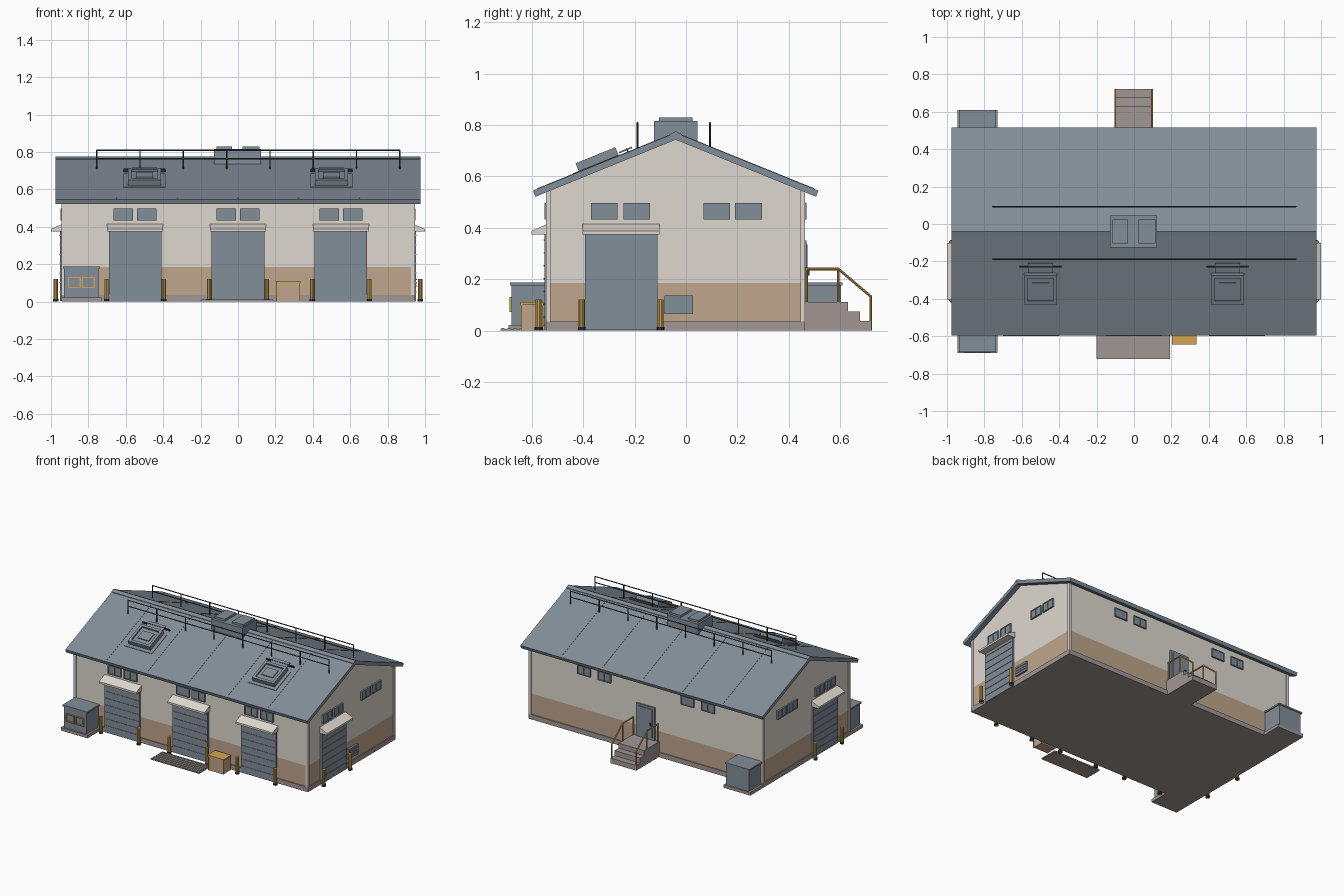
import bpy, bmesh, math
from mathutils import Matrix, Vector

if "Cube" in bpy.data.objects:
    bpy.data.objects.remove(bpy.data.objects["Cube"])


def material(name, rgb):
    m = bpy.data.materials.new(name)
    lin = [((c / 255 + 0.055) / 1.055) ** 2.4 for c in rgb]
    m.diffuse_color = (*lin, 1)
    m.use_nodes = True
    m.node_tree.nodes["Principled BSDF"].inputs["Base Color"].default_value = m.diffuse_color
    return m


CREAM = material("cream wall", (222, 217, 208))
TAN = material("tan band", (192, 166, 141))
SLATE = material("slate metal", (130, 142, 152))
STONE = material("concrete", (160, 151, 148))
YELLOW = material("safety yellow", (212, 166, 80))
BLACK = material("dark metal", (52, 53, 55))


def finish(name, bm, *mats):
    bmesh.ops.recalc_face_normals(bm, faces=bm.faces)
    me = bpy.data.meshes.new(name)
    bm.to_mesh(me)
    bm.free()
    for m in mats:
        me.materials.append(m)
    ob = bpy.data.objects.new(name, me)
    bpy.context.collection.objects.link(ob)
    return ob


def boxes(name, mat, items, frame=Matrix()):
    """Boxes given as (x0, x1, y0, y1, z0, z1) in a local frame."""
    bm = bmesh.new()
    for x0, x1, y0, y1, z0, z1 in items:
        t = Matrix.Translation(((x0 + x1) / 2, (y0 + y1) / 2, (z0 + z1) / 2))
        s = Matrix.Diagonal((x1 - x0, y1 - y0, z1 - z0, 1))
        bmesh.ops.create_cube(bm, size=1, matrix=frame @ t @ s)
    return finish(name, bm, mat)


def prism(name, mats, pts, x0, x1, frame=Matrix(), cut=None):
    """Extrude a (y, z) profile along x; faces above the cut height take the second colour."""
    bm = bmesh.new()
    face = bm.faces.new([bm.verts.new((x0, y, z)) for y, z in pts])
    new = bmesh.ops.extrude_face_region(bm, geom=[face])["geom"]
    bmesh.ops.translate(bm, vec=(x1 - x0, 0, 0),
                        verts=[v for v in new if isinstance(v, bmesh.types.BMVert)])
    if cut:
        bmesh.ops.bisect_plane(bm, geom=bm.verts[:] + bm.edges[:] + bm.faces[:],
                               plane_co=(0, 0, cut), plane_no=(0, 0, 1))
        for f in bm.faces:
            f.material_index = int(f.calc_center_median().z > cut)
    bm.transform(frame)
    return finish(name, bm, *mats)


def rods(name, mat, items, r, sides=8):
    bm = bmesh.new()
    for a, b in items:
        a, b = Vector(a), Vector(b)
        rot = (b - a).to_track_quat("Z", "Y").to_matrix().to_4x4()
        bmesh.ops.create_cone(bm, cap_ends=True, segments=sides, radius1=r, radius2=r,
                              depth=(b - a).length, matrix=Matrix.Translation((a + b) / 2) @ rot)
    return finish(name, bm, mat)


# Main shell: plinth, two-tone gabled walls, corner posts
RY, RZ = -0.04, 0.77
SLOPE = 0.225 / 0.555
boxes("plinth", STONE, [(-0.945, 0.945, -0.545, 0.463, 0, 0.035)])
prism("walls", (TAN, CREAM), [(-0.538, 0.03), (0.456, 0.03), (0.456, 0.545),
                              (RY, 0.748), (-0.538, 0.545)], -0.938, 0.938, cut=0.185)
boxes("corner_posts", CREAM, [(x, x + 0.02, y, y + 0.018, 0.035, 0.543)
                              for x in (-0.945, 0.925) for y in (-0.545, 0.445)])

# Roof with ridge cap
prism("roof", (SLATE,), [(-0.595, 0.545), (RY, RZ), (0.515, 0.545), (0.506, 0.521),
                         (RY, 0.743), (-0.586, 0.521)], -0.975, 0.975)
prism("ridge_cap", (SLATE,), [(RY - 0.025, 0.758), (RY - 0.025, 0.764), (RY, 0.775),
                              (RY + 0.025, 0.764), (RY + 0.025, 0.758)], -0.976, 0.976)


def slope_frame(x, y, back=False):
    """Local frame on the roof surface: y points up the slope, z along its normal."""
    ang = math.atan(SLOPE)
    z = RZ - abs(y - RY) * SLOPE
    turn = Matrix.Rotation(math.pi if back else 0, 4, "Z")
    return Matrix.Translation((x, y, z)) @ turn @ Matrix.Rotation(ang, 4, "X")


for back, y in ((False, -0.32), (True, 0.24)):
    boxes("roof_seams", SLATE, [(x - 0.002, x + 0.002, -0.28, 0.28, -0.003, 0.002)
                                for x in (-0.65, -0.325, 0, 0.325, 0.65)],
          slope_frame(0, y, back))

# Skylights on the front slope: base sheet, raised frame, inset pane, hinge flap and bar
for x in (-0.5, 0.5):
    f = slope_frame(x, -0.34)
    boxes("skylight_base", SLATE, [(-0.112, 0.112, -0.105, 0.085, -0.005, 0.004)], f)
    h, w = 0.036, 0.018
    boxes("skylight_frame", SLATE, [(-0.088, 0.088, -0.082, -0.082 + w, 0, h),
                                    (-0.088, 0.088, 0.085 - w, 0.085, 0, h),
                                    (-0.088, -0.088 + w, -0.082, 0.085, 0, h),
                                    (0.088 - w, 0.088, -0.082, 0.085, 0, h)], f)
    boxes("skylight_pane", SLATE, [(-0.072, 0.072, -0.066, 0.069, 0, 0.024),
                                   (-0.045, 0.045, -0.03, 0.04, 0.02, 0.031)], f)
    boxes("skylight_flap", SLATE, [(-0.068, 0.068, 0.09, 0.145, 0.008, 0.014)], f)
    boxes("skylight_bar", BLACK, [(-0.112, 0.112, 0.121, 0.126, 0, 0.016)], f)

# Ridge ventilation unit
boxes("ridge_unit", SLATE, [(-0.128, 0.122, -0.125, 0.045, 0.72, 0.815)])
boxes("ridge_unit_caps", SLATE, [(-0.115, -0.033, -0.105, 0.025, 0.81, 0.83),
                                 (0.025, 0.115, -0.105, 0.025, 0.81, 0.83)])

# Roof guard rails
for y in (-0.188, 0.093):
    foot = RZ - abs(y - RY) * SLOPE - 0.01
    xs = [-0.755 + i * 1.62 / 7 for i in range(8)]
    rods("roof_railing", BLACK, [((x, y, foot), (x, y, 0.81)) for x in xs]
         + [((-0.757, y, z), (0.867, y, z)) for z in (0.765, 0.808)], 0.004, 6)


# Wall frames: local x runs along the wall, local -y points outward
def wall(x, y, deg):
    return Matrix.Translation((x, y, 0)) @ Matrix.Rotation(math.radians(deg), 4, "Z")


FRONT, BACK = wall(0, -0.538, 0), wall(0, 0.456, 180)
RIGHT, LEFT = wall(0.938, 0, 90), wall(-0.938, 0, -90)


def window(f, u):
    boxes("window_glass", SLATE, [(u - 0.046, u + 0.046, -0.008, 0.01, 0.438, 0.492)], f)
    boxes("window_frame", SLATE, [(u - 0.052, u + 0.052, -0.012, 0, z, z + 0.006) for z in (0.433, 0.491)]
          + [(u + s - 0.003, u + s + 0.003, -0.012, 0, 0.433, 0.497) for s in (-0.049, 0, 0.049)], f)


def loading_door(f, u):
    boxes("roller_door", SLATE, [(u - 0.141, u + 0.141, -0.013, 0.01, 0.004, 0.385)], f)
    boxes("roller_door_ribs", SLATE, [(u - 0.135, u + 0.135, -0.016, 0, z / 100, z / 100 + 0.005)
                                      for z in range(5, 37, 5)], f)
    prism("door_canopy", (CREAM,), [(0.005, 0.418), (-0.062, 0.388), (-0.062, 0.374), (0.005, 0.374)],
          u - 0.15, u + 0.15, f)
    for s in (-0.153, 0.153):
        p = f @ Vector((u + s, -0.036, 0))
        up = Vector((0, 0, 1))
        rods("bollard", YELLOW, [(p, p + up * 0.122)], 0.012, 10)
        rods("bollard_foot", BLACK, [(p, p + up * 0.014)], 0.015, 10)


for u in (-0.55, 0, 0.55):
    loading_door(FRONT, u)
    window(FRONT, u - 0.063)
    window(FRONT, u + 0.063)
for f, side in ((RIGHT, 1), (LEFT, -1)):
    loading_door(f, -0.2525 * side)
    for u in (-0.318, -0.192, 0.12, 0.243):
        window(f, u * side)
for u in (-0.5, -0.335, 0.335, 0.5):
    window(BACK, u)

# Vent box on the right wall
boxes("wall_vent", SLATE, [(-0.083, 0.027, -0.014, 0.01, 0.065, 0.136)], RIGHT)
boxes("wall_vent_slats", SLATE, [(-0.075, 0.019, -0.018, 0, z, z + 0.005)
                                 for z in (0.08, 0.098, 0.116)], RIGHT)

# Utility cabinets at front left and back left
for y0, y1 in ((-0.678, -0.54), (0.455, 0.603)):
    front = y0 < 0
    boxes("cabinet_pad", STONE, [(-0.945, -0.73, y0 - 0.012 * front, y1 + 0.006 * (not front), 0, 0.022)])
    boxes("cabinet", SLATE, [(-0.929, -0.746, y0, y1, 0.02, 0.178)])
    boxes("cabinet_lid", SLATE, [(-0.936, -0.739, y0 - 0.006, y1 + 0.006, 0.176, 0.187)])
frames = []
for x0, x1 in ((-0.91, -0.84), (-0.835, -0.765)):
    frames += [(x0, x1, -0.686, -0.677, z, z + 0.007) for z in (0.072, 0.125)]
    frames += [(x, x + 0.007, -0.686, -0.677, 0.072, 0.132) for x in (x0, x1 - 0.007)]
boxes("cabinet_panel_frames", YELLOW, frames)

# Storage crate with yellow lid and edges
boxes("crate", TAN, [(0.21, 0.328, -0.638, -0.56, 0, 0.102)])
boxes("crate_lid", YELLOW, [(0.204, 0.334, -0.643, -0.555, 0.1, 0.111)])
boxes("crate_edges", YELLOW, [(x, x + 0.006, y, y + 0.006, 0, 0.102)
                              for x in (0.207, 0.325) for y in (-0.641, -0.563)])

# Slatted ground grate
boxes("grate", STONE, [(-0.2, 0.192, -0.722, -0.592, 0, 0.006)])
boxes("grate_slats", STONE, [(-0.195, 0.187, y / 1000, y / 1000 + 0.011, 0.005, 0.01)
                             for y in range(-717, -600, 23)])

# Rear door, steps and handrails
boxes("rear_door", SLATE, [(-0.075, 0.075, -0.012, 0.01, 0.11, 0.35)], BACK)
boxes("rear_door_panel", SLATE, [(-0.058, 0.058, -0.016, 0, 0.13, 0.335)], BACK)
boxes("rear_door_handle", BLACK, [(0.04, 0.05, -0.024, 0, 0.215, 0.235)], BACK)
prism("rear_steps", (STONE,), [(0.45, 0), (0.722, 0), (0.722, 0.037), (0.677, 0.037), (0.677, 0.074),
                               (0.631, 0.074), (0.631, 0.111), (0.45, 0.111)], -0.105, 0.102)
for x in (-0.1, 0.097):
    rods("step_handrail", YELLOW, [((x, 0.47, 0.11), (x, 0.47, 0.24)), ((x, 0.592, 0.11), (x, 0.592, 0.242)),
                                   ((x, 0.465, 0.24), (x, 0.594, 0.24)),
                                   ((x, 0.592, 0.241), (x, 0.72, 0.132)),
                                   ((x, 0.718, 0), (x, 0.718, 0.134))], 0.005, 8)
